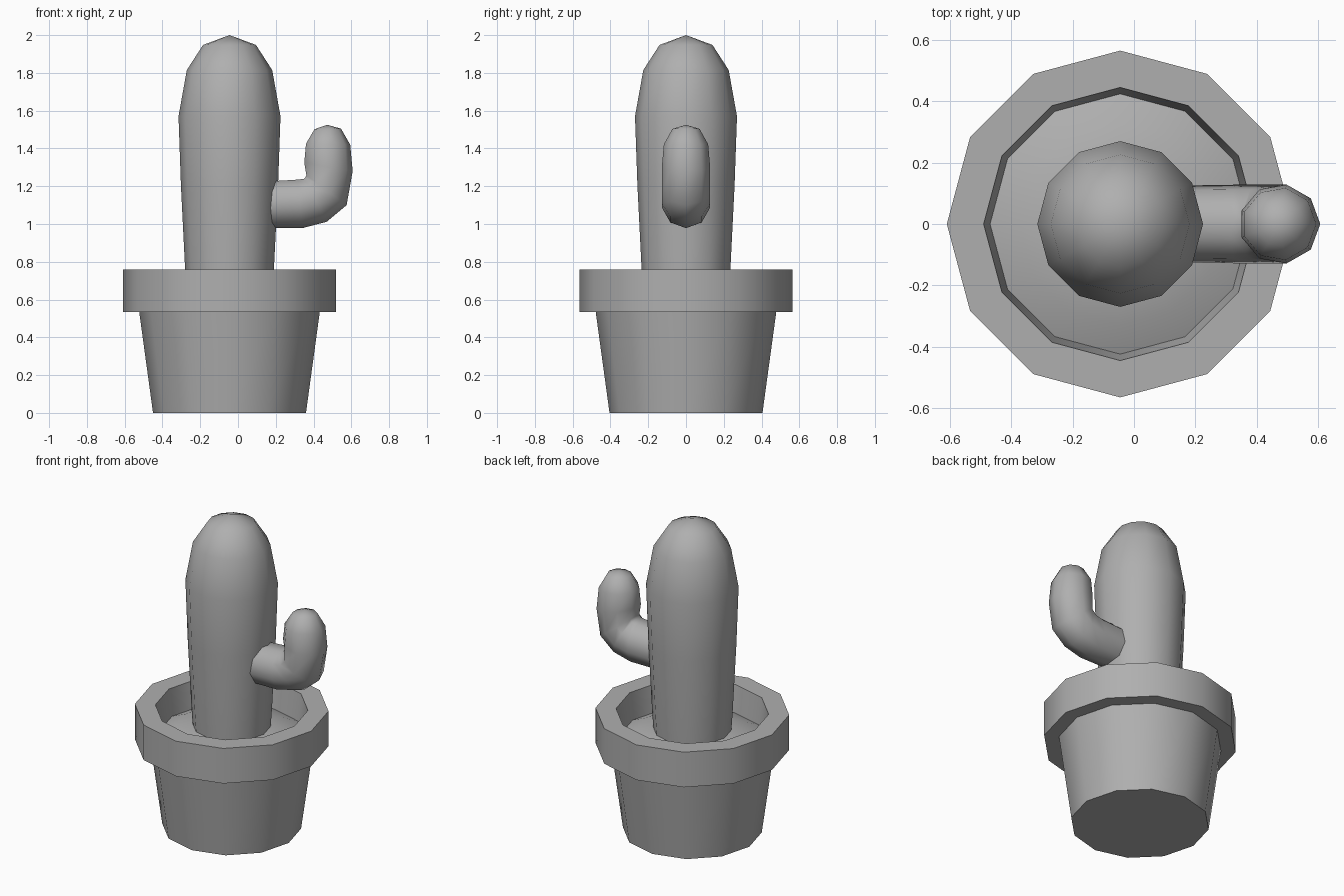
import bpy, bmesh
from math import sin, cos, pi, radians
from mathutils import Vector

if "Cube" in bpy.data.objects:
    bpy.data.objects.remove(bpy.data.objects["Cube"])

AXIS_X = -0.045  # pot and trunk axis
GREY = bpy.data.materials.new("dark_grey")
GREY.diffuse_color = (0.43, 0.43, 0.43, 1)
GREY.use_nodes = True
GREY.node_tree.nodes["Principled BSDF"].inputs["Base Color"].default_value = GREY.diffuse_color


def finish(name, bm, angle=42):
    bmesh.ops.recalc_face_normals(bm, faces=bm.faces)
    me = bpy.data.meshes.new(name)
    bm.to_mesh(me)
    bm.free()
    me.materials.append(GREY)
    ob = bpy.data.objects.new(name, me)
    bpy.context.collection.objects.link(ob)
    bpy.ops.object.select_all(action='DESELECT')
    ob.select_set(True)
    bpy.context.view_layer.objects.active = ob
    bpy.ops.object.shade_smooth_by_angle(angle=radians(angle))
    return ob


def skin(bm, rings):
    """Join successive rings; a ring of one vertex is a tip."""
    for a, b in zip(rings, rings[1:]):
        n = max(len(a), len(b))
        for i in range(n):
            j = (i + 1) % n
            if len(b) == 1:
                bm.faces.new((a[i], a[j], b[0]))
            else:
                bm.faces.new((a[i], a[j], b[j], b[i]))


def lathe(name, profile, sides=12, base=True):
    bm = bmesh.new()
    rings = []
    for r, z in profile:
        count = sides if r else 1
        rings.append([bm.verts.new((AXIS_X + r * cos(2 * pi * i / sides),
                                    r * sin(2 * pi * i / sides), z))
                      for i in range(count)])
    skin(bm, rings)
    if base:
        bm.faces.new(rings[0])
    return finish(name, bm)


# Pot with overhanging rim and hollow top
lathe("pot", [(0.405, 0), (0.478, 0.535), (0.565, 0.535), (0.565, 0.76),
              (0.445, 0.76), (0.424, 0.59)])

# Slightly domed soil
lathe("soil", [(0.424, 0.59), (0.33, 0.63), (0.20, 0.655), (0, 0.66)],
      base=False)

# Trunk
lathe("trunk", [(0.226, 0.62), (0.235, 0.76), (0.257, 1.2), (0.27, 1.57),
                (0.226, 1.815), (0.14, 1.948), (0, 2.0)])

# Bent arm: (outer x, z, inner x, z, half width) for each nine-sided ring
SIDES = 9
sections = [(0.15, 0.978, 0.15, 1.225, 0.127),
            (0.34, 0.978, 0.318, 1.235, 0.130),
            (0.47, 1.012, 0.352, 1.24, 0.130),
            (0.575, 1.10, 0.362, 1.257, 0.130),
            (0.607, 1.28, 0.351, 1.325, 0.130),
            (0.594, 1.42, 0.36, 1.425, 0.119),
            (0.545, 1.505, 0.405, 1.502, 0.073)]
bm = bmesh.new()
rings = []
for ox, oz, ix, iz, w in sections:
    outer, inner = Vector((ox, 0, oz)), Vector((ix, 0, iz))
    ring = []
    for i in range(SIDES):
        a = 2 * pi * i / SIDES
        t = (1 - cos(a)) / (1 + cos(pi / SIDES))
        p = outer.lerp(inner, t)
        p.y = w * sin(a)
        ring.append(bm.verts.new(p))
    rings.append(ring)
rings.append([bm.verts.new((0.473, 0, 1.525))])
skin(bm, rings)
bm.faces.new(rings[0])
finish("arm", bm, 70)
